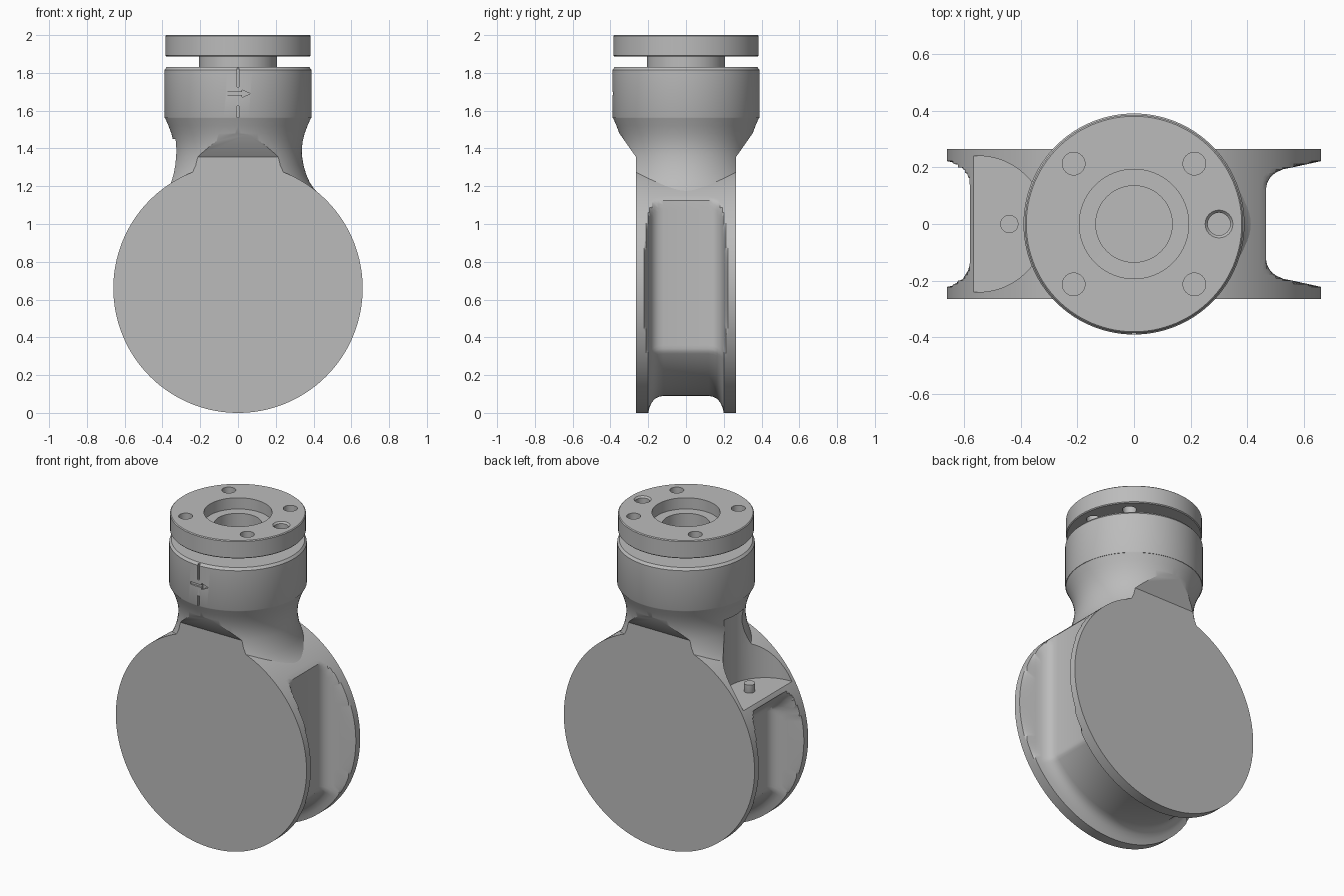
import bpy, bmesh, math
from mathutils import Matrix, Vector

if "Cube" in bpy.data.objects:
    bpy.data.objects.remove(bpy.data.objects["Cube"])

grey = bpy.data.materials.new("machined_grey")
grey.use_nodes = True
grey.diffuse_color = (0.5, 0.5, 0.5, 1)
grey.node_tree.nodes["Principled BSDF"].inputs["Base Color"].default_value = (0.5, 0.5, 0.5, 1)


def finish(name, bm):
    bmesh.ops.recalc_face_normals(bm, faces=bm.faces)
    mesh = bpy.data.meshes.new(name)
    bm.to_mesh(mesh)
    bm.free()
    mesh.materials.append(grey)
    ob = bpy.data.objects.new(name, mesh)
    bpy.context.collection.objects.link(ob)
    return ob


def loft(name, rings):
    """Skin closed rings of points and cap both ends."""
    bm = bmesh.new()
    loops = [[bm.verts.new(p) for p in ring] for ring in rings]
    n = len(loops[0])
    for a, b in zip(loops, loops[1:]):
        for i in range(n):
            j = (i + 1) % n
            bm.faces.new((a[i], a[j], b[j], b[i]))
    bm.faces.new(loops[0])
    bm.faces.new(loops[-1])
    return finish(name, bm)


def turned(name, profile, x=0, y=0, n=128):
    """Solid of revolution about a vertical axis from (radius, z) pairs."""
    angles = [math.tau * i / n for i in range(n)]
    return loft(name, [[(x + r * math.cos(a), y + r * math.sin(a), z) for a in angles]
                       for r, z in profile])


def box(name, centre, size):
    bm = bmesh.new()
    bmesh.ops.create_cube(bm, size=1, matrix=Matrix.Translation(centre) @ Matrix.Diagonal((*size, 1)))
    return finish(name, bm)


def combine(ob, cutters, operation="DIFFERENCE"):
    bpy.context.view_layer.objects.active = ob
    for c in cutters:
        m = ob.modifiers.new("cut", "BOOLEAN")
        m.operation, m.solver, m.object = operation, "EXACT", c
        bpy.ops.object.modifier_apply(modifier=m.name)


def discard(cutters):
    for c in cutters:
        bpy.data.objects.remove(c)


def smooth(ob):
    bpy.ops.object.select_all(action="DESELECT")
    ob.select_set(True)
    bpy.context.view_layer.objects.active = ob
    bpy.ops.object.shade_smooth_by_angle(angle=math.radians(28))


# Round housing: two end discs with a filleted groove around a flat-sided core
RADIUS, HALF = 0.66, 0.265
SLANT = Vector((-0.736, -0.677))


def housing_radius(angle, d):
    u = Vector((math.cos(angle), math.sin(angle)))
    r = (0.465 + d) / max(abs(u.x), 0.01)
    if u.y < 0:
        r = min(r, 0.57 + d)
    if u.x < 0:
        facing = SLANT.dot(u)
        r = max(r, (0.213 + d) / facing if facing > 0.01 else RADIUS)
    return min(r, RADIUS)


side = [(HALF, 1), (0.223, 1), (0.222, 0.2), (0.212, 0.15), (0.2, 0.095), (0.193, 0.06),
        (0.18, 0.033), (0.165, 0.016), (0.145, 0.005), (0.12, 0)]
steps = side + [(-y, d) for y, d in reversed(side)]
angles = [math.tau * i / 240 for i in range(240)]
rings = []
for y, d in steps:
    ring = []
    for a in angles:
        r = housing_radius(a, d)
        ring.append((r * math.cos(a), y, RADIUS + r * math.sin(a)))
    rings.append(ring)
housing = loft("housing", rings)

# Waisted neck, trimmed to the housing width by a flaring slab
neck = turned("neck", [(0.3, 1.0), (0.46, 1.13), (0.425, 1.16), (0.4, 1.19), (0.38, 1.22),
                       (0.362, 1.26), (0.347, 1.31), (0.339, 1.36), (0.338, 1.4), (0.343, 1.44),
                       (0.353, 1.48), (0.368, 1.52), (0.388, 1.565)])
section = [(HALF, 0.9), (HALF, 1.355), (0.437, 1.6)]
outline = section + [(-y, z) for y, z in reversed(section)]
slab = loft("slab_trim", [[(x, y, z) for y, z in outline] for x in (-0.8, 0.8)])
combine(neck, [slab], "INTERSECT")

# Spot-faced shelf with a small drilled hole on the right flank
pocket = turned("pocket_cut", [(0.24, 1.0), (0.24, 1.45)], x=-0.55)
drill = turned("drill_cut", [(0.012, 0.94), (0.032, 0.985), (0.032, 1.05)], x=-0.44, n=32)
combine(housing, [pocket, drill])
combine(neck, [pocket, drill])
discard([slab, pocket, drill])

# Collar with an engraved arrow and alignment marks on the front
collar = turned("collar", [(0.388, 1.56), (0.39, 1.565), (0.39, 1.815), (0.378, 1.83)])
marks = [box("mark_low", (0, -0.39, 1.59), (0.013, 0.024, 0.07)),
         box("mark_high", (0, -0.39, 1.775), (0.013, 0.024, 0.1)),
         box("arrow_shaft", (-0.015, -0.39, 1.69), (0.09, 0.024, 0.016)),
         loft("arrow_head", [[(0.02, y, 1.71), (0.065, y, 1.69), (0.02, y, 1.67)]
                             for y in (-0.402, -0.374)])]
combine(collar, marks)
discard(marks)

# Hub and mounting flange with stepped bore and bolt holes
hub = turned("hub", [(0.207, 1.82), (0.207, 1.9)])
flange = turned("flange", [(0.38, 1.888), (0.385, 1.893), (0.385, 1.995), (0.38, 2.0)])
holes = [turned("bolt_cut", [(0.04, 1.85), (0.04, 2.05)], x, y, 32)
         for x in (-0.213, 0.213) for y in (-0.213, 0.213)]
holes.append(turned("pin_cut", [(0.04, 1.85), (0.04, 1.99), (0.049, 2.0), (0.049, 2.05)], 0.3, 0, 32))
bore = turned("bore_cut", [(0.135, 1.7), (0.135, 1.93), (0.193, 1.9301), (0.193, 2.05)])
combine(flange, holes + [bore])
combine(hub, [bore])
combine(collar, [bore])
discard(holes + [bore])

for part in (housing, neck, collar, hub, flange):
    smooth(part)
